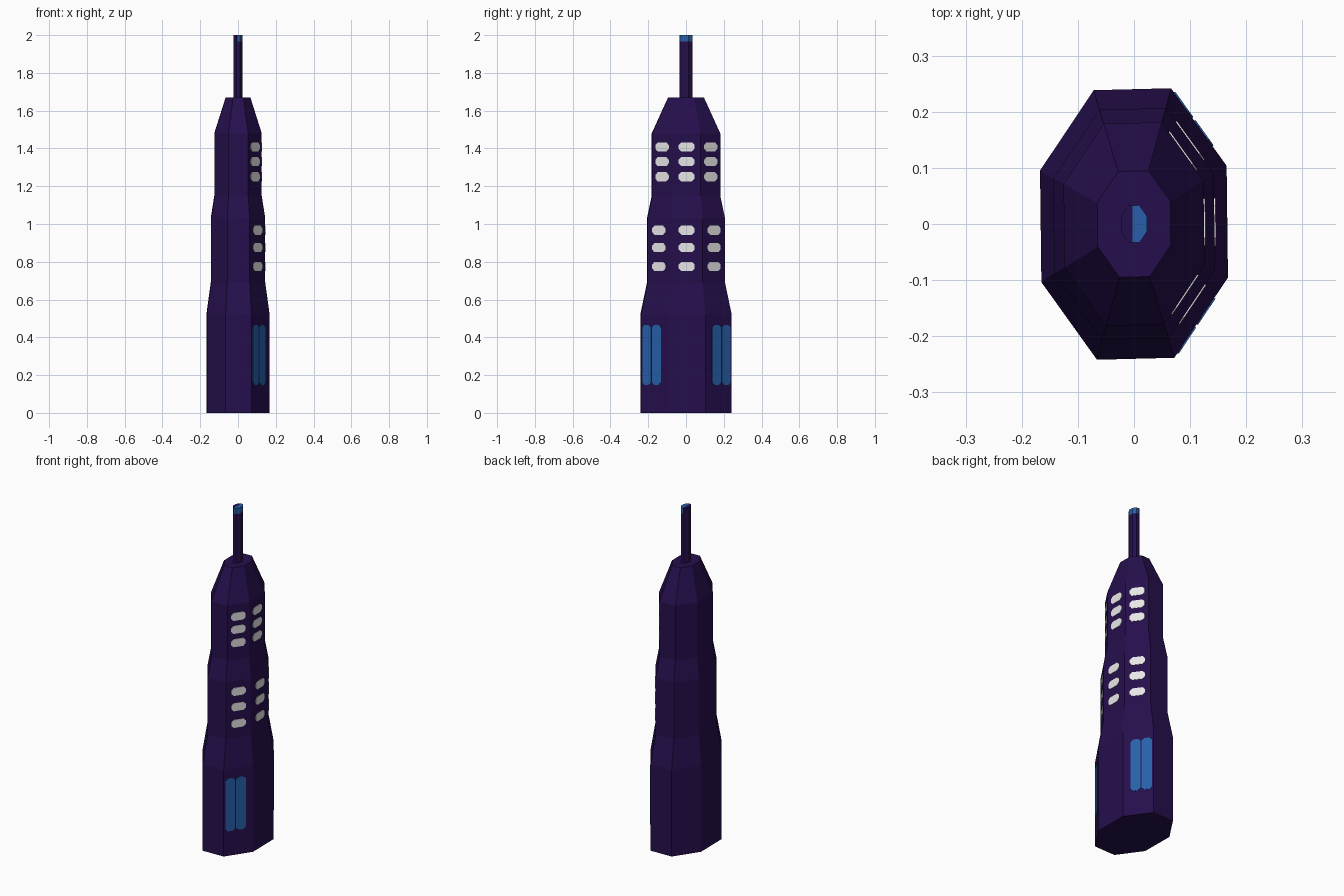
import bpy, bmesh, math
from mathutils import Vector

if "Cube" in bpy.data.objects:
    bpy.data.objects.remove(bpy.data.objects["Cube"])


def material(name, rgb):
    m = bpy.data.materials.new(name)
    m.diffuse_color = (*rgb, 1)
    m.use_nodes = True
    m.node_tree.nodes["Principled BSDF"].inputs["Base Color"].default_value = m.diffuse_color
    return m


PURPLE = material("dark purple", (0.019, 0.0048, 0.074))
BLUE = material("blue", (0.021, 0.118, 0.40))
WHITE = material("window white", (0.82, 0.82, 0.82))


def corner(i, rx, ry):
    # corner of the stretched octagon, turned by one degree
    a = math.radians(23.5 + 45 * i)
    return Vector((rx * math.cos(a), ry * math.sin(a), 0))


def finish(name, bm, mats):
    bmesh.ops.recalc_face_normals(bm, faces=bm.faces)
    me = bpy.data.meshes.new(name)
    bm.to_mesh(me)
    bm.free()
    for m in mats:
        me.materials.append(m)
    ob = bpy.data.objects.new(name, me)
    bpy.context.collection.objects.link(ob)
    return ob


def loft(bm, levels):
    # closed octagonal column through (z, rx, ry) levels
    rings = [[bm.verts.new(corner(i, rx, ry) + Vector((0, 0, z))) for i in range(8)]
             for z, rx, ry in levels]
    for a, b in zip(rings, rings[1:]):
        for i in range(8):
            j = (i + 1) % 8
            bm.faces.new((a[i], a[j], b[j], b[i]))
    bm.faces.new(rings[0][::-1])
    bm.faces.new(rings[-1])


def plate(bm, side, rx, ry, off, z, w, h, cut):
    # thin plate with clipped corners lying on one octagon side
    a, b = corner(side - 1, rx, ry), corner(side, rx, ry)
    u = (b - a).normalized()
    n = Vector((u.y, -u.x, 0))
    c = (a + b) / 2 + u * off + Vector((0, 0, z))
    w, h = w / 2, h / 2
    pts = []
    for sx, sy in ((1, 1), (-1, 1), (-1, -1), (1, -1)):
        pair = [(sx * w, sy * (h - cut)), (sx * (w - cut), sy * h)]
        pts += pair if sx * sy > 0 else pair[::-1]
    back, front = [[bm.verts.new(c + u * x + n * d + Vector((0, 0, y))) for x, y in pts]
                   for d in (-0.001, 0.0025)]
    bm.faces.new(front)
    bm.faces.new(back[::-1])
    for i in range(8):
        j = (i + 1) % 8
        bm.faces.new((back[i], back[j], front[j], front[i]))


LOW, MID, TOP = (0.18, 0.26), (0.155, 0.222), (0.135, 0.195)

# Stepped tower body
bm = bmesh.new()
loft(bm, [(0, *LOW), (0.52, *LOW), (0.69, *MID), (1.03, *MID),
          (1.15, *TOP), (1.48, *TOP), (1.67, 0.0705, 0.102)])
finish("tower_body", bm, [PURPLE])

# Mast with a tip that is blue on its right half
bm = bmesh.new()
loft(bm, [(1.66, 0.025, 0.036), (1.965, 0.025, 0.036), (2.0, 0.025, 0.036)])
tip = [f for f in bm.faces if f.calc_center_median().z > 1.97]
geom = tip + list({e for f in tip for e in f.edges}) + list({v for f in tip for v in f.verts})
bmesh.ops.bisect_plane(bm, geom=geom, plane_co=(-0.003, 0, 0), plane_no=(1, 0, 0))
for f in bm.faces:
    c = f.calc_center_median()
    f.material_index = int(c.z > 1.97 and c.x > -0.003)
finish("mast", bm, [PURPLE, BLUE])

# Window rows on the three right-hand sides (front diagonal, right, back diagonal)
for name, ring, heights in (("middle_windows", MID, (0.775, 0.875, 0.967)),
                            ("upper_windows", TOP, (1.25, 1.33, 1.408))):
    bm = bmesh.new()
    for side in (-1, 0, 1):
        for z in heights:
            plate(bm, side, *ring, 0, z, 0.085, 0.048, 0.014)
    finish(name, bm, [WHITE])

# Tall double panels on the two diagonal sides of the base
bm = bmesh.new()
for side in (-1, 1):
    for off in (-0.031, 0.031):
        plate(bm, side, *LOW, side * 0.017 + off, 0.307, 0.056, 0.318, 0.014)
finish("tall_panels", bm, [BLUE])
